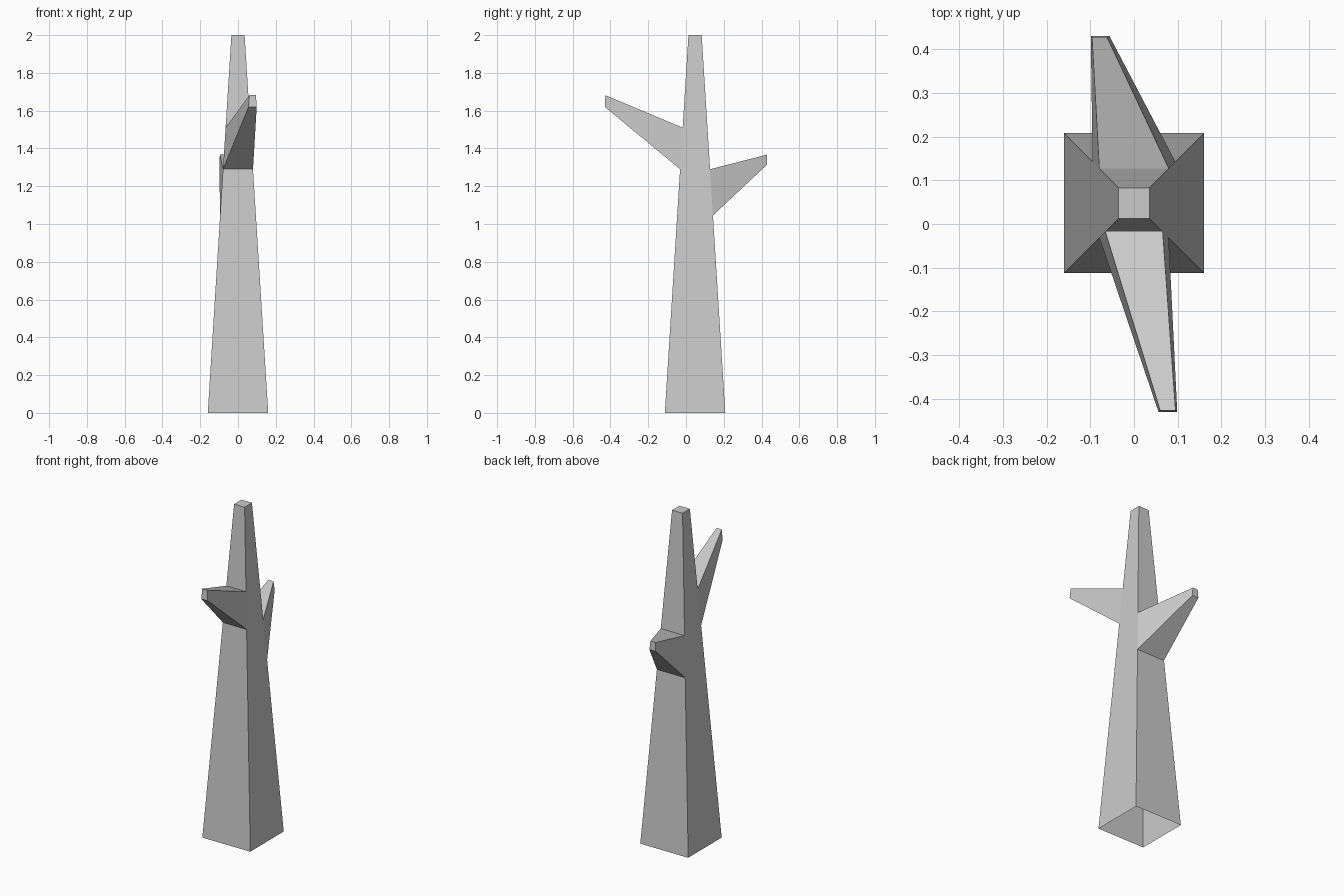
import bpy, bmesh

if "Cube" in bpy.data.objects:
    bpy.data.objects.remove(bpy.data.objects["Cube"])

CY = 0.048                      # trunk axis offset in y
LEVELS = [0, 1.045, 1.29, 1.51, 2.0]
bm = bmesh.new()


def square_ring(z):
    h = 0.16 - 0.125 * z / 2.0
    return [bm.verts.new((sx * h, CY + sy * h, z))
            for sx, sy in ((-1, -1), (1, -1), (1, 1), (-1, 1))]


# Tapered square trunk, open at the bottom
rings = [square_ring(z) for z in LEVELS]
sides = {}
for i in range(len(rings) - 1):
    a, b = rings[i], rings[i + 1]
    for k in range(4):
        n = (k + 1) % 4
        sides[i, k] = bm.faces.new((a[k], a[n], b[n], b[k]))
bm.faces.new(rings[-1])


def grow_branch(face, tip):
    """Replace a trunk face by a tapered branch ending in the tip corners."""
    base = list(face.verts)
    bm.faces.remove(face)
    end = [bm.verts.new(p) for p in tip]
    for k in range(4):
        n = (k + 1) % 4
        bm.faces.new((base[k], base[n], end[n], end[k]))
    bm.faces.new(end)


# Front branch (upper) and back branch (lower)
grow_branch(sides[2, 0], [(0.056, -0.43, 1.62), (0.099, -0.43, 1.62),
                          (0.095, -0.427, 1.682), (0.060, -0.427, 1.682)])
grow_branch(sides[1, 2], [(-0.056, 0.43, 1.315), (-0.099, 0.43, 1.315),
                          (-0.096, 0.428, 1.367), (-0.062, 0.428, 1.367)])

mesh = bpy.data.meshes.new("dead_tree")
bm.to_mesh(mesh)
bm.free()
bpy.context.collection.objects.link(bpy.data.objects.new("dead_tree", mesh))
